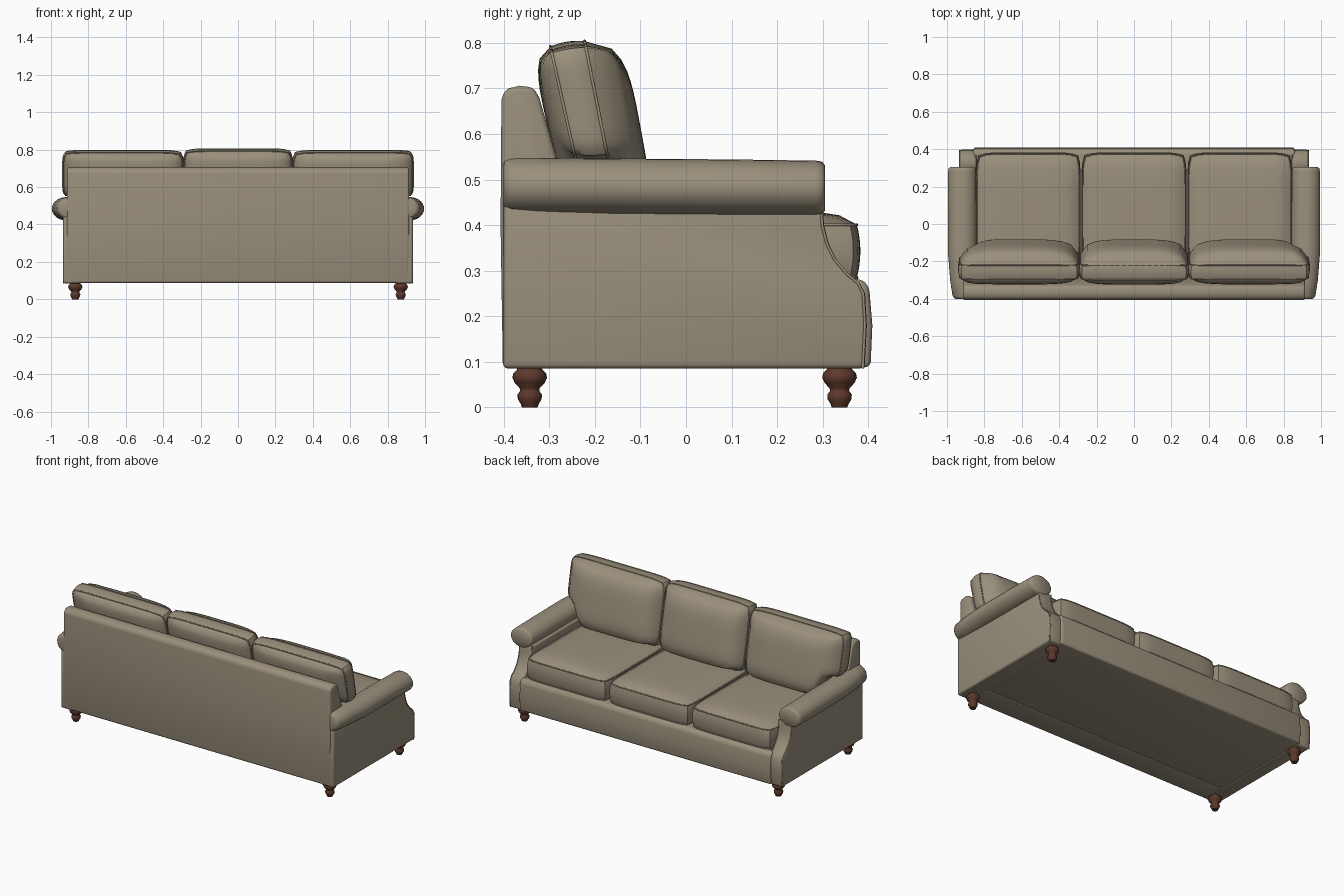
import bpy, bmesh, math
from mathutils import Vector

cube = bpy.data.objects.get("Cube")
if cube:
    bpy.data.objects.remove(cube, do_unlink=True)


def material(name, rgb, rough):
    m = bpy.data.materials.new(name)
    m.use_nodes = True
    m.diffuse_color = (*rgb, 1)
    node = m.node_tree.nodes["Principled BSDF"]
    node.inputs["Base Color"].default_value = (*rgb, 1)
    node.inputs["Roughness"].default_value = rough
    return m


FABRIC = material("taupe fabric", (0.32, 0.275, 0.2), 0.9)
WOOD = material("dark brown wood", (0.11, 0.04, 0.025), 0.5)


def finish(name, bm, mat, angle=40):
    bmesh.ops.recalc_face_normals(bm, faces=bm.faces)
    mesh = bpy.data.meshes.new(name)
    bm.to_mesh(mesh)
    bm.free()
    mesh.materials.append(mat)
    ob = bpy.data.objects.new(name, mesh)
    bpy.context.collection.objects.link(ob)
    bpy.ops.object.select_all(action='DESELECT')
    ob.select_set(True)
    bpy.context.view_layer.objects.active = ob
    bpy.ops.object.shade_smooth_by_angle(angle=math.radians(angle))
    return ob


def slab(name, profile, x0, x1, bevel):
    """Extrude a side profile (y, z) across x and soften its hard edges."""
    bm = bmesh.new()
    face = bm.faces.new([bm.verts.new((x0, y, z)) for y, z in profile])
    ext = bmesh.ops.extrude_face_region(bm, geom=[face])
    moved = [g for g in ext["geom"] if isinstance(g, bmesh.types.BMVert)]
    bmesh.ops.translate(bm, verts=moved, vec=(x1 - x0, 0, 0))
    bmesh.ops.recalc_face_normals(bm, faces=bm.faces)
    hard = [e for e in bm.edges if e.calc_face_angle(0) > math.radians(40)]
    bmesh.ops.bevel(bm, geom=hard, offset=bevel, segments=3, profile=0.5, affect='EDGES')
    return finish(name, bm, FABRIC)


def piping(name, points, closed, radius=0.0035):
    curve = bpy.data.curves.new(name, 'CURVE')
    curve.dimensions = '3D'
    curve.bevel_depth = radius
    curve.bevel_resolution = 1
    spline = curve.splines.new('POLY')
    spline.points.add(len(points) - 1)
    for p, co in zip(spline.points, points):
        p.co = (*co, 1)
    spline.use_cyclic_u = closed
    curve.materials.append(FABRIC)
    ob = bpy.data.objects.new(name, curve)
    bpy.context.collection.objects.link(ob)


def cushion(name, place, crown_low, crown_high, cuts=15):
    """Boxed cushion; place(u, v, w, crown) maps the unit box into the model."""
    def shape(u, v, w):
        cap = math.sqrt(max(0, (1 - u ** 4) * (1 - v ** 4)))
        crown = 0
        if abs(w) > 0.999:
            crown = crown_high * cap if w > 0 else -crown_low * cap
        # round the corners and let the boxing swell slightly
        swell = 1 + 0.025 * (1 - w * w)
        return Vector(place(u * swell * (1 - 0.05 * v ** 8),
                            v * swell * (1 - 0.05 * u ** 8), w, crown))

    bm = bmesh.new()
    bmesh.ops.create_cube(bm, size=2)
    bmesh.ops.subdivide_edges(bm, edges=bm.edges[:], cuts=cuts, use_grid_fill=True)
    for v in bm.verts:
        v.co = shape(*v.co)
    finish(name, bm, FABRIC, 45)
    n = cuts + 1
    side = [-1 + 2 * i / n for i in range(n)]
    loop = ([(t, -1) for t in side] + [(1, t) for t in side]
            + [(-t, 1) for t in side] + [(-1, -t) for t in side])
    for w, label in ((-1, "low"), (1, "high")):
        piping(f"{name}_{label}_piping", [shape(u, v, w) for u, v in loop], True)


# Base with front apron
slab("base_apron", [(-0.38, 0.09), (0.405, 0.088), (0.409, 0.18), (0.402, 0.265),
                    (0.385, 0.282), (-0.38, 0.282)], -0.86, 0.86, 0.012)

# Backrest
slab("backrest", [(-0.402, 0.087), (-0.407, 0.4), (-0.405, 0.685), (-0.39, 0.7),
                  (-0.365, 0.706), (-0.335, 0.702), (-0.322, 0.68),
                  (-0.27, 0.5), (-0.25, 0.087)], -0.915, 0.915, 0.012)

# Arms: shaped side panel, rolled top and front piping
ARM_FRONT = [(0.392, 0.085), (0.397, 0.18), (0.393, 0.25), (0.382, 0.272),
             (0.355, 0.295), (0.33, 0.325), (0.313, 0.36), (0.303, 0.4), (0.3, 0.45)]
ROLL = [(-0.402, 0.82, 0.035), (-0.398, 0.93, 0.03), (-0.385, 1, 0.025), (-0.3, 1, 0.012),
        (-0.15, 1, 0), (0.1, 1, 0), (0.285, 0.98, 0), (0.298, 0.95, 0), (0.305, 0.82, 0)]
for s, label in ((1, "left"), (-1, "right")):
    slab(f"{label}_arm_panel", [(-0.402, 0.085)] + ARM_FRONT + [(-0.4, 0.45)],
         s * 0.842, s * 0.935, 0.012)
    bm = bmesh.new()
    rings = []
    for y, size, inset in ROLL:
        ring = []
        for i in range(28):
            a = math.tau * i / 28
            ring.append(bm.verts.new((s * (0.919 - inset + 0.076 * size * math.cos(a)), y,
                                      0.484 - 0.008 * y + 0.061 * size * math.sin(a))))
        rings.append(ring)
    for a, b in zip(rings, rings[1:]):
        for i in range(28):
            j = (i + 1) % 28
            bm.faces.new((a[i], a[j], b[j], b[i]))
    bm.faces.new(rings[0])
    bm.faces.new(rings[-1])
    finish(f"{label}_arm_roll", bm, FABRIC, 50)
    for x, edge in ((0.932, "outer"), (0.846, "inner")):
        piping(f"{label}_arm_{edge}_piping",
               [(s * x, y - 0.004, z) for y, z in ARM_FRONT], False)

# Seat and back cushions, three of each
for label, side in (("right", -1), ("middle", 0), ("left", 1)):
    def place_seat(u, v, w, crown):
        return (side * 0.566 + u * 0.274, 0.07 + v * 0.305,
                0.343 + w * 0.058 + crown)

    def place_back(u, v, w, crown):
        half = 0.287 if side == 0 else 0.318
        x = side * 0.614 + u * half
        top = 0.79 + (0.008 if side == 0 else 0) + 0.006 * w
        # outer cushions step up to rest on the arms
        step = min(1, max(0, (abs(x) - 0.8) / 0.06))
        low = 0.42 + 0.13 * step
        z = low + (top - low) * (v + 1) / 2
        depth = 0.036 + 0.012 * (z - 0.55)
        y = -0.208 - 0.21 * (z - 0.55) + w * depth + crown
        return (x, y, z + 0.15 * crown * v)

    cushion(f"{label}_seat_cushion", place_seat, 0.004, 0.032)
    cushion(f"{label}_back_cushion", place_back, 0.045, 0.085)

# Turned feet
FOOT = [(0, 0), (0.017, 0), (0.02, 0.008), (0.026, 0.018), (0.027, 0.028), (0.021, 0.036),
        (0.022, 0.042), (0.033, 0.054), (0.038, 0.065), (0.036, 0.075), (0.028, 0.083),
        (0.024, 0.095), (0, 0.095)]
for x, xn in ((0.87, "left"), (-0.87, "right")):
    for y, yn in ((-0.343, "back"), (0.337, "seat_side")):
        bm = bmesh.new()
        verts = [bm.verts.new((r, 0, z)) for r, z in FOOT]
        edges = [bm.edges.new(p) for p in zip(verts, verts[1:])]
        bmesh.ops.spin(bm, geom=verts + edges, cent=(0, 0, 0), axis=(0, 0, 1),
                       angle=math.tau, steps=24)
        bmesh.ops.remove_doubles(bm, verts=bm.verts, dist=0.0001)
        foot = finish(f"{xn}_{yn}_foot", bm, WOOD, 50)
        foot.location = (x, y, 0)
